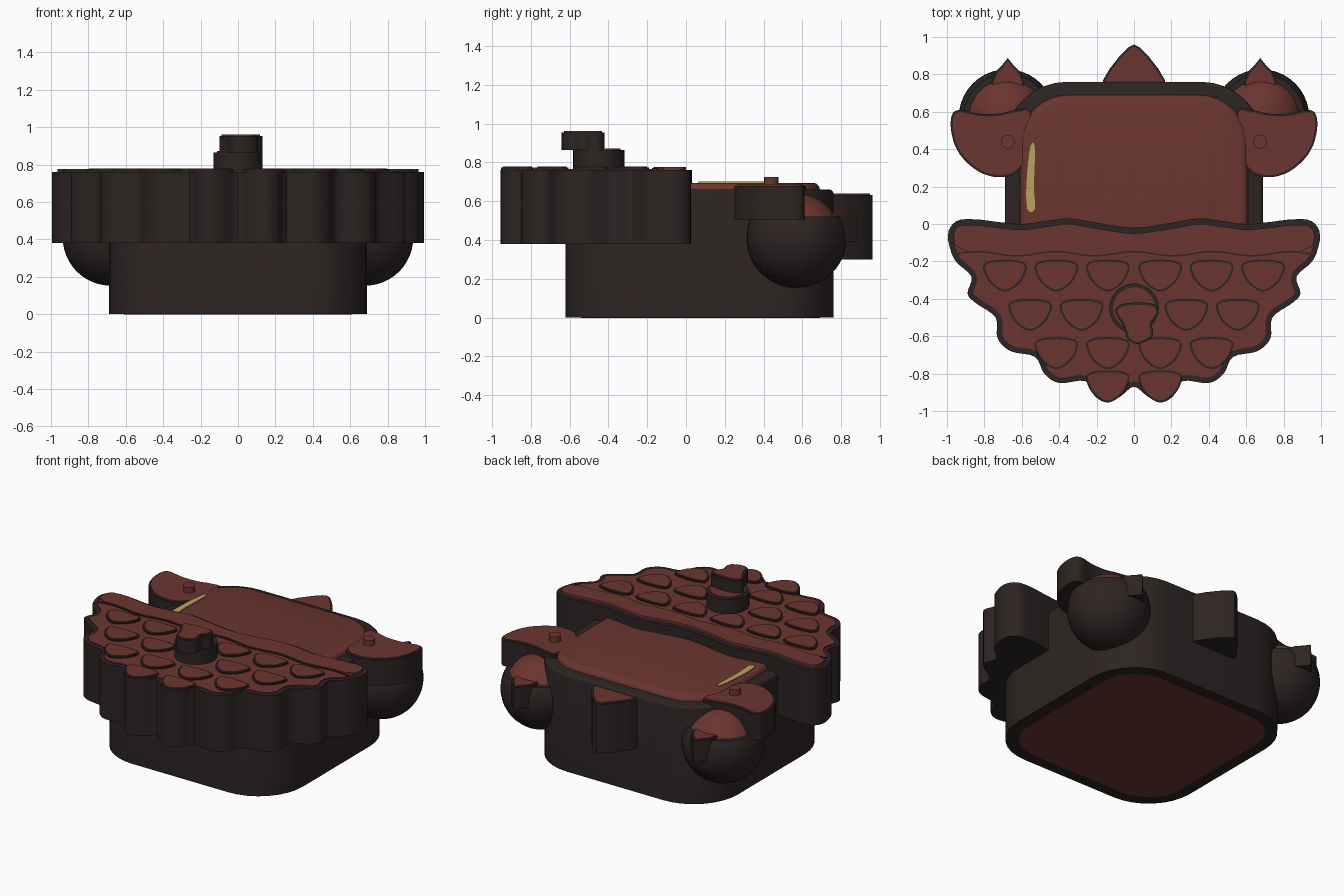
import bpy, bmesh, math
from mathutils import Vector

if "Cube" in bpy.data.objects:
    bpy.data.objects.remove(bpy.data.objects["Cube"])


def material(name, rgb):
    m = bpy.data.materials.new(name)
    m.diffuse_color = (*rgb, 1)
    m.use_nodes = True
    m.node_tree.nodes["Principled BSDF"].inputs["Base Color"].default_value = m.diffuse_color
    return m


DARK = material("dark brown", (0.025, 0.018, 0.017))
RED = material("brick red", (0.145, 0.036, 0.029))
GOLD = material("pale gold", (0.52, 0.36, 0.11))


def finish(name, bm, mat):
    bmesh.ops.recalc_face_normals(bm, faces=bm.faces[:])
    me = bpy.data.meshes.new(name)
    bm.to_mesh(me)
    bm.free()
    me.materials.append(mat)
    for p in me.polygons:
        p.use_smooth = True
    me.set_sharp_from_angle(angle=math.radians(32))
    ob = bpy.data.objects.new(name, me)
    bpy.context.collection.objects.link(ob)
    return ob


def smooth_loop(pts, n=4):
    """Closed smooth curve through the points."""
    out, c = [], len(pts)
    for i in range(c):
        a, b, d, e = (Vector(pts[(i + k) % c]) for k in (-1, 0, 1, 2))
        for j in range(n):
            t = j / n
            out.append(0.5 * (2 * b + (d - a) * t + (2 * a - 5 * b + 4 * d - e) * t * t
                              + (3 * b - a - 3 * d + e) * t ** 3))
    return out


def inset(pts, dist):
    """Shrink an outline along its normals."""
    c = len(pts)
    area = sum(pts[i].x * pts[(i + 1) % c].y - pts[(i + 1) % c].x * pts[i].y for i in range(c))
    sign = 1 if area > 0 else -1
    out = []
    for i in range(c):
        t = (pts[(i + 1) % c] - pts[i - 1]).normalized()
        out.append(pts[i] + Vector((-t.y, t.x)) * dist * sign)
    return out


def rounded_rect(x, y0, y1, r, n=8):
    out = []
    for cx, cy, a0 in ((x - r, y1 - r, 0), (r - x, y1 - r, 90), (r - x, y0 + r, 180), (x - r, y0 + r, 270)):
        for k in range(n + 1):
            a = math.radians(a0 + 90 * k / n)
            out.append(Vector((cx + r * math.cos(a), cy + r * math.sin(a))))
    return out


def circle(cx, cy, r, n=32):
    return [Vector((cx + r * math.cos(2 * math.pi * k / n), cy + r * math.sin(2 * math.pi * k / n)))
            for k in range(n)]


def move(pts, dx, dy, s=1):
    return [Vector((s * p[0] + dx, p[1] + dy)) for p in pts]


def prism(name, pts, z0, z1, mat, bevel=0):
    bm = bmesh.new()
    f = bm.faces.new([bm.verts.new((p[0], p[1], z0)) for p in pts])
    ext = bmesh.ops.extrude_face_region(bm, geom=[f])["geom"]
    top = [v for v in ext if isinstance(v, bmesh.types.BMVert)]
    bmesh.ops.translate(bm, verts=top, vec=(0, 0, z1 - z0))
    if bevel:
        edges = [e for e in bm.edges if all(v.co.z > z1 - 1e-5 for v in e.verts)]
        bmesh.ops.bevel(bm, geom=edges, offset=bevel, segments=3, profile=0.5, affect='EDGES')
    return finish(name, bm, mat)


def capped(name, pts, z0, z1, rim=0.012, cap=0.008):
    """Dark prism with a thin red plate on top."""
    prism(name, pts, z0, z1 - cap, DARK)
    prism(name + "_cap", inset(pts, rim), z1 - cap, z1, RED)


def ball(name, center, r, mat, cut=None):
    bm = bmesh.new()
    bmesh.ops.create_uvsphere(bm, u_segments=40, v_segments=24, radius=r)
    bmesh.ops.translate(bm, verts=bm.verts[:], vec=center)
    if cut is not None:
        bmesh.ops.bisect_plane(bm, geom=bm.verts[:] + bm.edges[:] + bm.faces[:],
                               plane_co=(0, 0, cut), plane_no=(0, 0, 1), clear_outer=True)
        bmesh.ops.holes_fill(bm, edges=[e for e in bm.edges if e.is_boundary])
    return finish(name, bm, mat)


# Main body with raised back panel and floor
prism("body", rounded_rect(0.69, -0.62, 0.76, 0.33), 0, 0.66, DARK, 0.02)
prism("back_panel", rounded_rect(0.61, -0.5, 0.69, 0.26), 0.62, 0.695, RED, 0.035)
prism("floor_panel", rounded_rect(0.61, -0.54, 0.69, 0.26), -0.002, 0.004, RED)

# Gold highlight on the panel
shine = [(-0.57, 0.08), (-0.53, 0.08), (-0.535, 0.2), (-0.53, 0.41), (-0.555, 0.41), (-0.575, 0.22)]
prism("highlight", smooth_loop(shine), 0.694, 0.701, GOLD)

# Scalloped front plate
half = [(0.1, -0.01), (0.22, 0.01), (0.35, 0.03), (0.48, 0.015), (0.6, 0.0), (0.72, 0.01),
        (0.85, 0.025), (0.95, 0.015), (0.995, -0.06), (0.96, -0.19), (0.87, -0.28), (0.89, -0.37),
        (0.85, -0.42), (0.74, -0.50), (0.73, -0.61), (0.66, -0.68), (0.53, -0.71), (0.48, -0.80),
        (0.40, -0.85), (0.26, -0.84), (0.21, -0.92), (0.14, -0.955), (0.07, -0.92)]
outline = [(0, -0.02)] + half + [(0, -0.87)] + [(-x, y) for x, y in reversed(half)]
outline = smooth_loop(outline)
prism("front_plate", outline, 0.38, 0.76, DARK)
face = inset(outline, 0.03)
prism("plate_face", face, 0.755, 0.766, RED)


# Wavy band along the back edge of the plate
def wave(x):
    return -0.155 + 0.012 * math.cos(x * 15)


line = [Vector((-0.94 + 1.88 * k / 40, 0)) for k in range(41)]
for p in line:
    p.y = wave(p.x)
prism("band_seam", line + [p - Vector((0, 0.008)) for p in reversed(line)], 0.76, 0.771, DARK)
right = [p for p in face if p.y > -0.14 and p.x >= 0]
left = [p for p in face if p.y > -0.14 and p.x < 0]
prism("band", left + right + [p for p in reversed(line)][1:-1], 0.76, 0.776, RED)

# Rows of scales
scale = smooth_loop([(-0.117, 0.04), (-0.09, 0.075), (0, 0.085), (0.09, 0.075), (0.117, 0.04),
                     (0.08, -0.04), (0, -0.087), (-0.08, -0.04)], 5)
rows = [(-0.275, (0.14, 0.415, 0.69)), (-0.485, (0, 0.28, 0.555)),
        (-0.69, (0.14, 0.415)), (-0.867, (0.14,))]
for y, xs in rows:
    for x in sorted({s * v for v in xs for s in (-1, 1)}):
        pts = move(scale, x, y)
        prism("scale_rim", pts, 0.755, 0.773, DARK)
        prism("scale", inset(pts, 0.011), 0.765, 0.779, RED)

# Knob with stem on the plate
capped("knob", circle(0, -0.45, 0.132), 0.76, 0.872, 0.02)
stem = smooth_loop([(-0.1, -0.47), (-0.07, -0.43), (0.02, -0.42), (0.11, -0.43), (0.13, -0.48),
                    (0.095, -0.53), (0.1, -0.60), (0.03, -0.64), (-0.03, -0.62), (-0.06, -0.54)])
capped("stem", stem, 0.865, 0.962, 0.013)

# Tail
tail = [(0.17, 0.72), (0.165, 0.77), (0.13, 0.83), (0.075, 0.9), (0.03, 0.945), (0, 0.96)]
tail = [Vector(p) for p in tail + [(-x, y) for x, y in reversed(tail[:-1])]]
capped("tail", tail, 0.30, 0.64)

# Side fins, buttons, feet and claws, mirrored
fin = smooth_loop([(0.55, 0.60), (0.63, 0.61), (0.72, 0.59), (0.83, 0.59), (0.93, 0.61), (0.975, 0.58),
                   (0.975, 0.48), (0.93, 0.37), (0.83, 0.28), (0.72, 0.25), (0.62, 0.28), (0.55, 0.4)])
claw = [(0.09, -0.06), (0.085, 0.01), (0.065, 0.06), (0.03, 0.095), (0, 0.132)]
claw = [Vector(p) for p in claw + [(-x, y) for x, y in reversed(claw[:-1])]]
for s in (-1, 1):
    capped("fin", move(fin, 0, 0, s), 0.505, 0.687)
    prism("button", circle(s * 0.675, 0.44, 0.037, 20), 0.67, 0.725, RED)
    ball("foot", (s * 0.68, 0.57, 0.41), 0.257, DARK, 0.52)
    ball("foot_top", (s * 0.68, 0.57, 0.41), 0.23, RED)
    capped("claw", move(claw, s * 0.675, 0.755), 0.39, 0.54)
